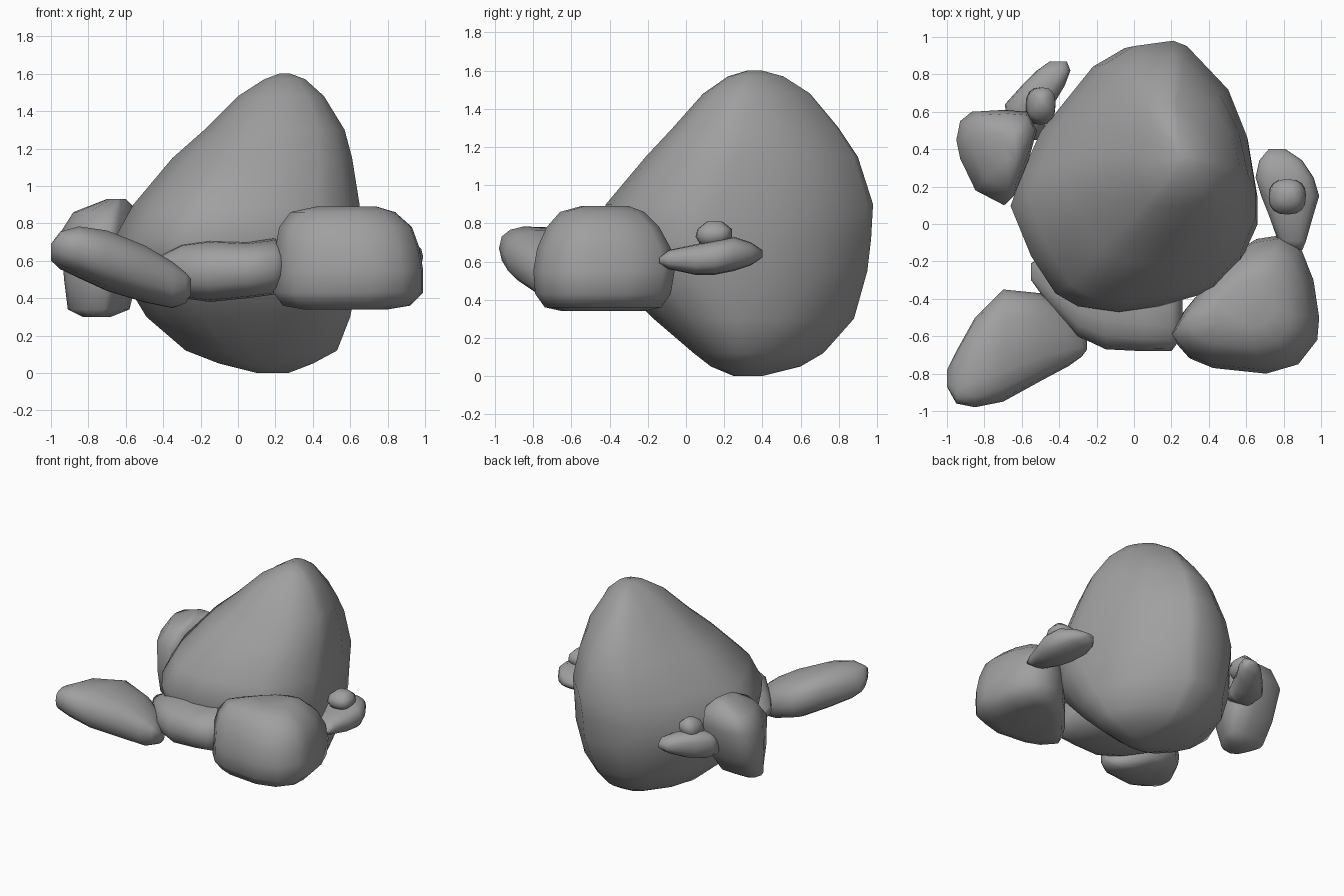
import bpy
import bmesh
from math import cos, sin, tau, copysign

default_cube = bpy.data.objects.get("Cube")
if default_cube:
    bpy.data.objects.remove(default_cube, do_unlink=True)

# One plain stone colour
stone = bpy.data.materials.new("grey stone")
stone.use_nodes = True
stone_colour = (.35, .35, .35, 1)
stone.diffuse_color = stone_colour
shader = stone.node_tree.nodes["Principled BSDF"]
shader.inputs["Base Color"].default_value = stone_colour
shader.inputs["Roughness"].default_value = .8


def rounded_outline(count=16, power=2.5):
    """Superellipse between an oval and a rounded rectangle."""
    def bulge(value):
        return copysign(abs(value) ** (2 / power), value)
    return [(bulge(cos(tau * i / count)), bulge(sin(tau * i / count)))
            for i in range(count)]


def unit_outline(points):
    """Stretch an outline so that it fills the unit square."""
    low = [min(p[k] for p in points) for k in range(2)]
    high = [max(p[k] for p in points) for k in range(2)]
    return [[(p[k] - low[k]) / (high[k] - low[k]) for k in range(2)]
            for p in points]


def make_rock(name, axis, sections, outline=None, lean=0):
    """Loft an outline through sections: position, then both extents."""
    shape = unit_outline(outline or rounded_outline())
    bm = bmesh.new()
    rings = []
    for position, a_min, a_max, b_min, b_max in sections:
        ring = []
        for u, v in shape:
            point = [a_min + u * (a_max - a_min),
                     b_min + v * (b_max - b_min) + lean * (.5 - u)]
            point.insert("xyz".index(axis), position)
            ring.append(bm.verts.new(point))
        rings.append(ring)
    for lower, upper in zip(rings, rings[1:]):
        for i in range(len(shape)):
            bm.faces.new((lower[i - 1], lower[i], upper[i], upper[i - 1]))
    bm.faces.new(rings[0])
    bm.faces.new(rings[-1])
    bmesh.ops.recalc_face_normals(bm, faces=bm.faces[:])
    for face in bm.faces:
        face.smooth = True
    mesh = bpy.data.meshes.new(name)
    bm.to_mesh(mesh)
    bm.free()
    mesh.materials.append(stone)
    rock = bpy.data.objects.new(name, mesh)
    bpy.context.collection.objects.link(rock)
    return rock


# Large central boulder, leaning back to a blunt peak
boulder = make_rock("main_boulder", "z", [
    (0, .1, .27, .25, .4),
    (.05, -.1, .4, .13, .6),
    (.12, -.28, .53, .04, .72),
    (.3, -.49, .6, -.17, .88),
    (.55, -.64, .65, -.42, .95),
    (.72, -.66, .66, -.47, .97),
    (.9, -.56, .65, -.42, .98),
    (1.15, -.35, .61, -.21, .9),
    (1.3, -.18, .57, -.07, .8),
    (1.48, 0, .46, .09, .65),
    (1.57, .14, .36, .22, .51),
    (1.6, .22, .28, .32, .4),
], [(.18, .98), (-.05, .95), (-.22, .85), (-.5, .5), (-.6, .27), (-.66, .1),
    (-.55, -.17), (-.42, -.37), (-.3, -.44), (-.08, -.47), (.13, -.44),
    (.42, -.36), (.57, -.2), (.66, 0), (.66, .15), (.61, .45), (.5, .71),
    (.26, .95)])

# Swing the back of the boulder aside toward its top and bottom
for vertex in boulder.data.vertices:
    x, y, z = vertex.co
    swing = .7 * max(0, abs(z - .75) - .25)
    vertex.co.x -= swing * max(0, y - .36)

# Squarish block at the front left
make_rock("front_left_block", "z", [
    (.34, .35, .8, -.65, -.22),
    (.36, .24, .92, -.74, -.13),
    (.43, .19, .99, -.79, -.08),
    (.55, .2, .99, -.8, -.06),
    (.67, .2, .97, -.78, -.08),
    (.78, .22, .93, -.73, -.14),
    (.86, .28, .84, -.66, -.22),
    (.89, .42, .74, -.55, -.3),
], [(.2, -.6), (.3, -.72), (.42, -.77), (.7, -.8), (.87, -.75), (.97, -.62),
    (.98, -.5), (.95, -.3), (.88, -.12), (.78, -.06), (.65, -.08),
    (.55, -.14), (.4, -.3), (.27, -.47)])

# Block at the right side, narrowing downward
make_rock("right_block", "z", [
    (.3, -.83, -.68, .2, .36),
    (.34, -.91, -.58, .16, .43),
    (.5, -.93, -.54, .11, .53),
    (.75, -.95, -.52, .1, .61),
    (.86, -.88, -.53, .18, .59),
    (.93, -.7, -.6, .32, .5),
], [(-.93, .55), (-.87, .6), (-.7, .61), (-.58, .6), (-.53, .5), (-.57, .35),
    (-.65, .15), (-.7, .1), (-.85, .18), (-.93, .35), (-.95, .45)])

# Tilted slab at the front right, its front edge raised
make_rock("front_right_slab", "x", [
    (-1, -.87, -.78, .61, .68),
    (-.95, -.96, -.68, .56, .75),
    (-.85, -.98, -.5, .51, .78),
    (-.7, -.95, -.35, .44, .76),
    (-.5, -.84, -.37, .38, .68),
    (-.35, -.76, -.45, .35, .59),
    (-.28, -.71, -.53, .38, .53),
    (-.25, -.67, -.6, .43, .49),
], lean=.05)

# Low curved slab hugging the front of the boulder
make_rock("front_middle_slab", "x", [
    (-.55, -.3, -.21, .49, .56),
    (-.45, -.44, -.14, .44, .61),
    (-.3, -.6, -.1, .4, .69),
    (-.15, -.67, -.1, .38, .71),
    (.05, -.68, -.15, .4, .7),
    (.2, -.68, -.2, .42, .72),
    (.26, -.6, -.3, .5, .64),
])

# Flat stones with a pebble resting on each
make_rock("left_flat_stone", "y", [
    (-.14, .84, .9, .59, .62),
    (-.09, .77, .92, .56, .66),
    (.05, .72, .96, .53, .69),
    (.15, .68, .99, .53, .71),
    (.25, .65, .96, .55, .73),
    (.34, .67, .9, .58, .7),
    (.4, .72, .81, .62, .66),
])
make_rock("left_pebble", "z", [
    (.68, .75, .88, .08, .2),
    (.73, .72, .92, .05, .24),
    (.77, .73, .91, .06, .24),
    (.81, .78, .87, .11, .19),
])
make_rock("back_flat_stone", "y", [
    (.45, -.6, -.5, .55, .61),
    (.54, -.68, -.47, .5, .69),
    (.64, -.69, -.43, .51, .72),
    (.74, -.6, -.37, .53, .72),
    (.82, -.52, -.34, .57, .7),
    (.87, -.45, -.36, .61, .66),
])
make_rock("back_pebble", "z", [
    (.66, -.54, -.45, .56, .68),
    (.71, -.58, -.42, .53, .73),
    (.77, -.56, -.42, .56, .73),
    (.81, -.52, -.47, .62, .69),
])
